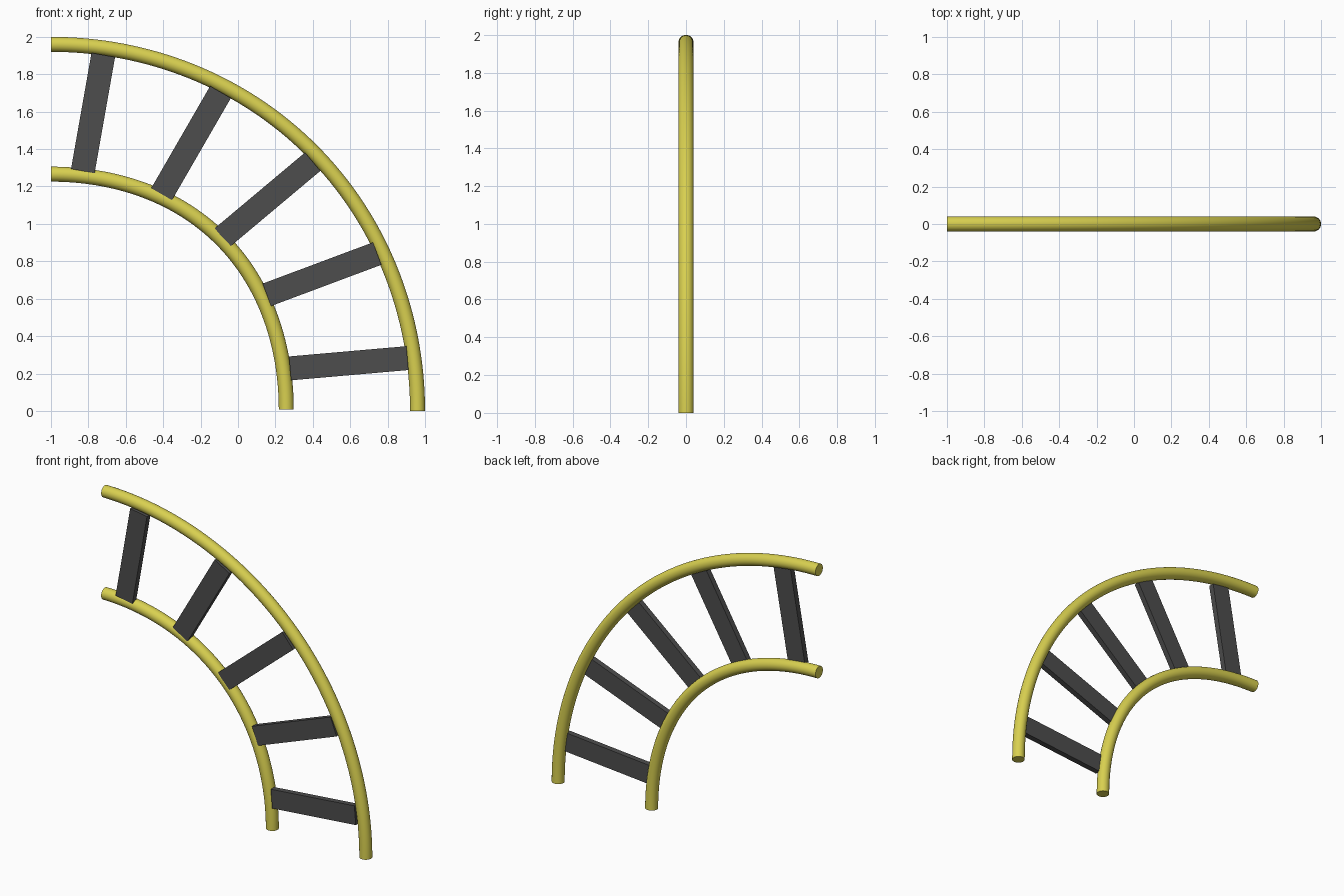
import bpy, bmesh, math
from mathutils import Vector, Matrix

if "Cube" in bpy.data.objects:
    bpy.data.objects.remove(bpy.data.objects["Cube"])


def material(name, rgb):
    m = bpy.data.materials.new(name)
    m.diffuse_color = (*rgb, 1.0)
    m.use_nodes = True
    m.node_tree.nodes["Principled BSDF"].inputs["Base Color"].default_value = m.diffuse_color
    return m


YELLOW = material("rail yellow", (0.69, 0.63, 0.08))
GREY = material("rung dark grey", (0.075, 0.075, 0.075))


def add_object(name, bm, mat):
    bmesh.ops.recalc_face_normals(bm, faces=bm.faces)
    mesh = bpy.data.meshes.new(name)
    bm.to_mesh(mesh)
    bm.free()
    mesh.materials.append(mat)
    ob = bpy.data.objects.new(name, mesh)
    bpy.context.collection.objects.link(ob)
    return ob


def rail(name, radius, bulge, base_z, tube=0.04, steps=64, sides=32):
    """Round tube along a quarter arc, slightly fuller at its middle."""
    bm = bmesh.new()
    rings = []
    for i in range(steps + 1):
        a = math.pi / 2 * i / steps
        out = Vector((math.cos(a), 0, math.sin(a)))
        centre = Vector((-1, 0, base_z)) + out * (radius + bulge * math.sin(2 * a) ** 2)
        rings.append([bm.verts.new(centre + out * tube * math.cos(t) + Vector((0, tube * math.sin(t), 0)))
                      for t in (2 * math.pi * k / sides for k in range(sides))])
    for r, s in zip(rings, rings[1:]):
        for k in range(sides):
            n = (k + 1) % sides
            bm.faces.new((r[k], r[n], s[n], s[k])).smooth = True
    bm.faces.new(rings[0])
    bm.faces.new(rings[-1])
    return add_object(name, bm, YELLOW)


def rung(name, x, z, degrees):
    """Flat plank set into the front half of the rails."""
    bm = bmesh.new()
    place = (Matrix.Translation((x, -0.019, z))
             @ Matrix.Rotation(-math.radians(degrees), 4, 'Y')
             @ Matrix.Diagonal((0.63, 0.038, 0.128, 1)))
    bmesh.ops.create_cube(bm, size=1, matrix=place)
    return add_object(name, bm, GREY)


# Two curved rails
rail("outer_rail", 1.96, 0.01, 0.0)
rail("inner_rail", 1.258, 0.03, 0.008)

# Five planks between the rails: centre x, centre z, tilt
for i, spec in enumerate([(0.592, 0.255, 5), (0.449, 0.731, 20.5), (0.158, 1.13, 40),
                          (-0.251, 1.432, 60), (-0.775, 1.593, 80)], 1):
    rung(f"rung_{i}", *spec)

# Keep the cut rail ends crisp
for ob in bpy.context.collection.objects:
    ob.select_set(ob.name.endswith("rail"))
    if ob.select_get():
        bpy.context.view_layer.objects.active = ob
bpy.ops.object.shade_smooth_by_angle(angle=math.radians(40))
